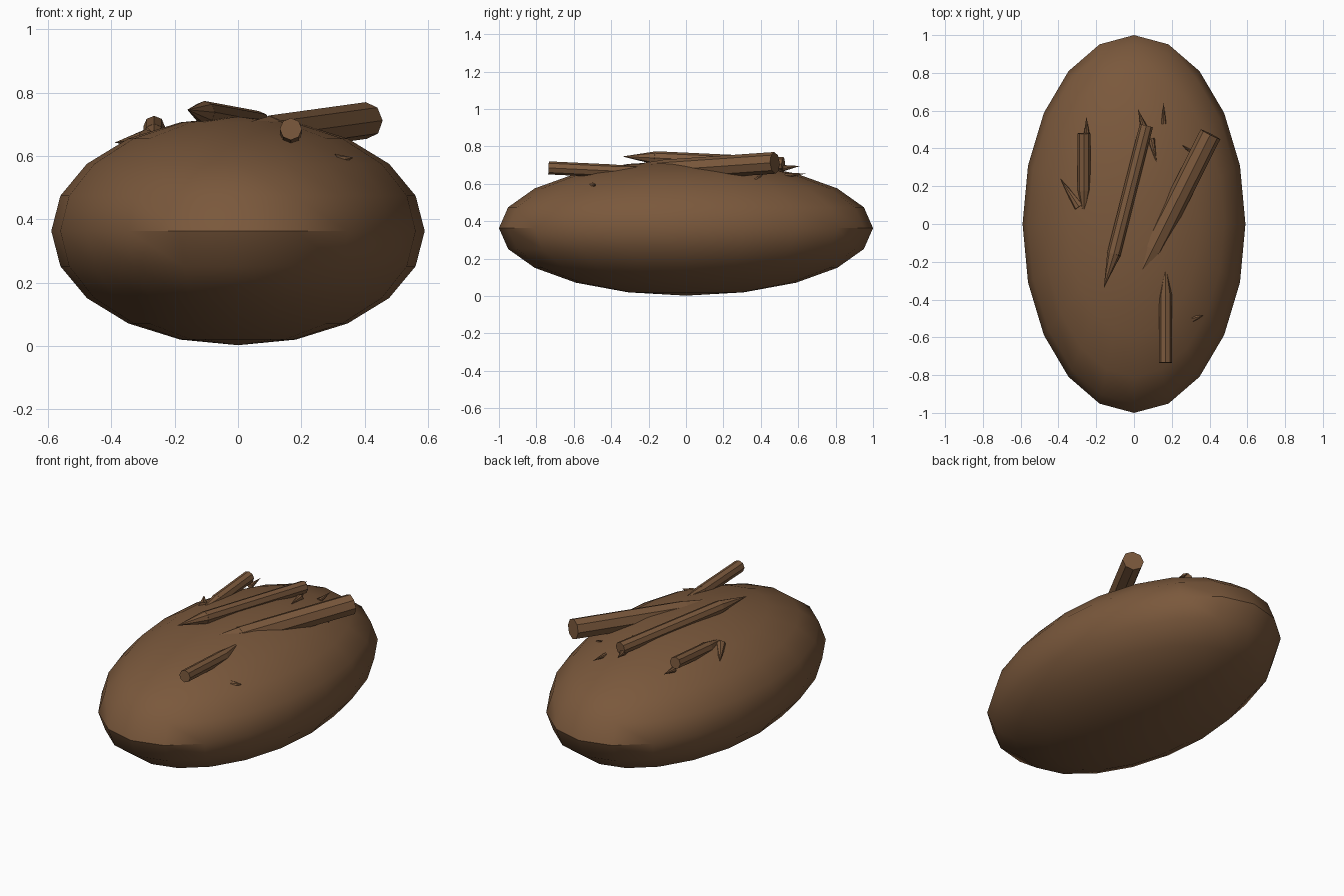
import bpy
from mathutils import Vector

if "Cube" in bpy.data.objects:
    bpy.data.objects.remove(bpy.data.objects["Cube"])

bark = bpy.data.materials.new("brown_bark")
bark.diffuse_color = (0.195, 0.098, 0.045, 1)
bark.use_nodes = True
bark.node_tree.nodes["Principled BSDF"].inputs["Base Color"].default_value = bark.diffuse_color


def finish(obj, name):
    obj.name = name
    obj.data.materials.append(bark)
    bpy.ops.object.shade_smooth_by_angle(angle=0.7)
    return obj


def place(start, end, r1, r2, name):
    """Eight sided cylinder or cone between two points."""
    a, b = Vector(start), Vector(end)
    bpy.ops.mesh.primitive_cone_add(vertices=8, radius1=r1, radius2=r2, depth=(b - a).length,
                                    location=(a + b) / 2)
    obj = bpy.context.object
    obj.rotation_euler = (b - a).to_track_quat('Z', 'Y').to_euler()
    return finish(obj, name)


def stick(name, butt, neck, tip, radius):
    """Cut branch with a straight shaft and a gnawed point."""
    place(butt, neck, radius, radius, name + "_shaft")
    place(neck, tip, radius, 0, name + "_point")


# Rounded mound
bpy.ops.mesh.primitive_uv_sphere_add(segments=20, ring_count=10, radius=1, location=(0, 0, 0.363))
mound = bpy.context.object
mound.scale = (0.59, 1.0, 0.361)
bpy.ops.object.transform_apply(location=False, rotation=False, scale=True)
finish(mound, "mound")

# Large branches lying on top
stick("right_branch", (0.405, 0.475, 0.712), (0.10, -0.13, 0.670), (0.01, -0.31, 0.700), 0.058)
stick("middle_branch", (0.065, 0.52, 0.706), (-0.107, -0.16, 0.738), (-0.16, -0.34, 0.746), 0.036)
stick("left_branch", (-0.265, 0.48, 0.693), (-0.265, 0.18, 0.668), (-0.265, 0.03, 0.668), 0.034)
stick("front_branch", (0.167, -0.735, 0.685), (0.167, -0.38, 0.668), (0.167, -0.21, 0.690), 0.035)

# Small twig ends poking out of the surface
twigs = [
    ((-0.25, 0.47, 0.645), (-0.252, 0.57, 0.655), 0.016),
    ((0.06, 0.49, 0.68), (0.02, 0.61, 0.695), 0.022),
    ((0.157, 0.53, 0.645), (0.157, 0.645, 0.655), 0.014),
    ((-0.29, 0.09, 0.655), (-0.39, 0.24, 0.642), 0.03),
    ((0.09, 0.45, 0.675), (0.12, 0.32, 0.695), 0.02),
    ((0.32, 0.37, 0.615), (0.25, 0.42, 0.665), 0.015),
    ((0.31, -0.50, 0.585), (0.365, -0.485, 0.595), 0.022),
]
for i, (base, tip, r) in enumerate(twigs):
    place(base, tip, r, 0, f"twig_{i + 1}")
